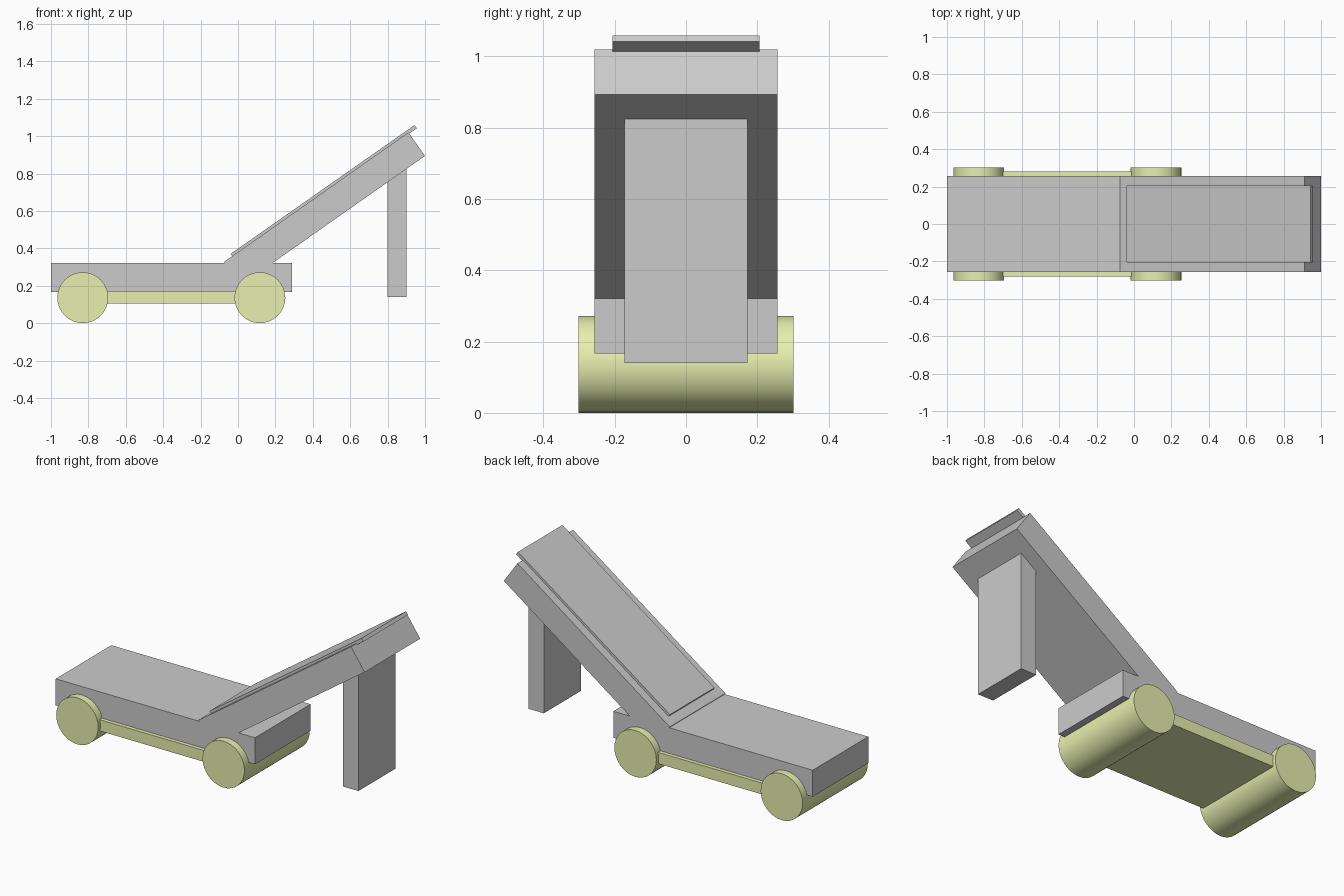
import bpy
import math

if "Cube" in bpy.data.objects:
    bpy.data.objects.remove(bpy.data.objects["Cube"])

green = bpy.data.materials.new("green")
green.diffuse_color = (0.80, 0.87, 0.43, 1)
green.use_nodes = True
green.node_tree.nodes["Principled BSDF"].inputs["Base Color"].default_value = green.diffuse_color


def prism(name, profile, half_width, mat=None):
    """Extrude an x-z profile symmetrically along y."""
    n = len(profile)
    verts = [(x, y, z) for y in (-half_width, half_width) for x, z in profile]
    faces = [tuple(range(n)), tuple(reversed(range(n, 2 * n)))]
    faces += [(i, i + n, (i + 1) % n + n, (i + 1) % n) for i in range(n)]
    mesh = bpy.data.meshes.new(name)
    mesh.from_pydata(verts, [], faces)
    obj = bpy.data.objects.new(name, mesh)
    bpy.context.collection.objects.link(obj)
    if mat:
        mesh.materials.append(mat)
    return obj


def box(name, x0, x1, z0, z1, half_width, mat=None):
    return prism(name, [(x0, z0), (x1, z0), (x1, z1), (x0, z1)], half_width, mat)


def slab(name, top_left, top_right, thickness, half_width):
    """Tilted board given by its upper edge and thickness."""
    (x0, z0), (x1, z1) = top_left, top_right
    a = math.atan2(z1 - z0, x1 - x0)
    dx, dz = thickness * math.sin(a), -thickness * math.cos(a)
    return prism(name, [(x0 + dx, z0 + dz), (x1 + dx, z1 + dz), (x1, z1), (x0, z0)], half_width)


# Flat deck
box("deck", -1.0, 0.29, 0.166, 0.321, 0.257)

# Inclined board, the thin panel on it and its support leg
slab("incline", (-0.075, 0.327), (0.911, 1.02), 0.154, 0.257)
slab("top_panel", (-0.04, 0.37), (0.944, 1.059), 0.021, 0.206)
box("support_leg", 0.80, 0.90, 0.14, 0.85, 0.172)

# Undercarriage and full-width rollers
box("undercarriage", -0.83, 0.117, 0.105, 0.171, 0.28, green)
for name, x in (("rear_roller", -0.83), ("front_roller", 0.117)):
    bpy.ops.mesh.primitive_cylinder_add(vertices=32, radius=0.136, depth=0.602,
                                        location=(x, 0, 0.136),
                                        rotation=(math.pi / 2, 0, 0))
    roller = bpy.context.object
    roller.name = name
    roller.data.materials.append(green)
    bpy.ops.object.shade_smooth_by_angle(angle=math.radians(30))
